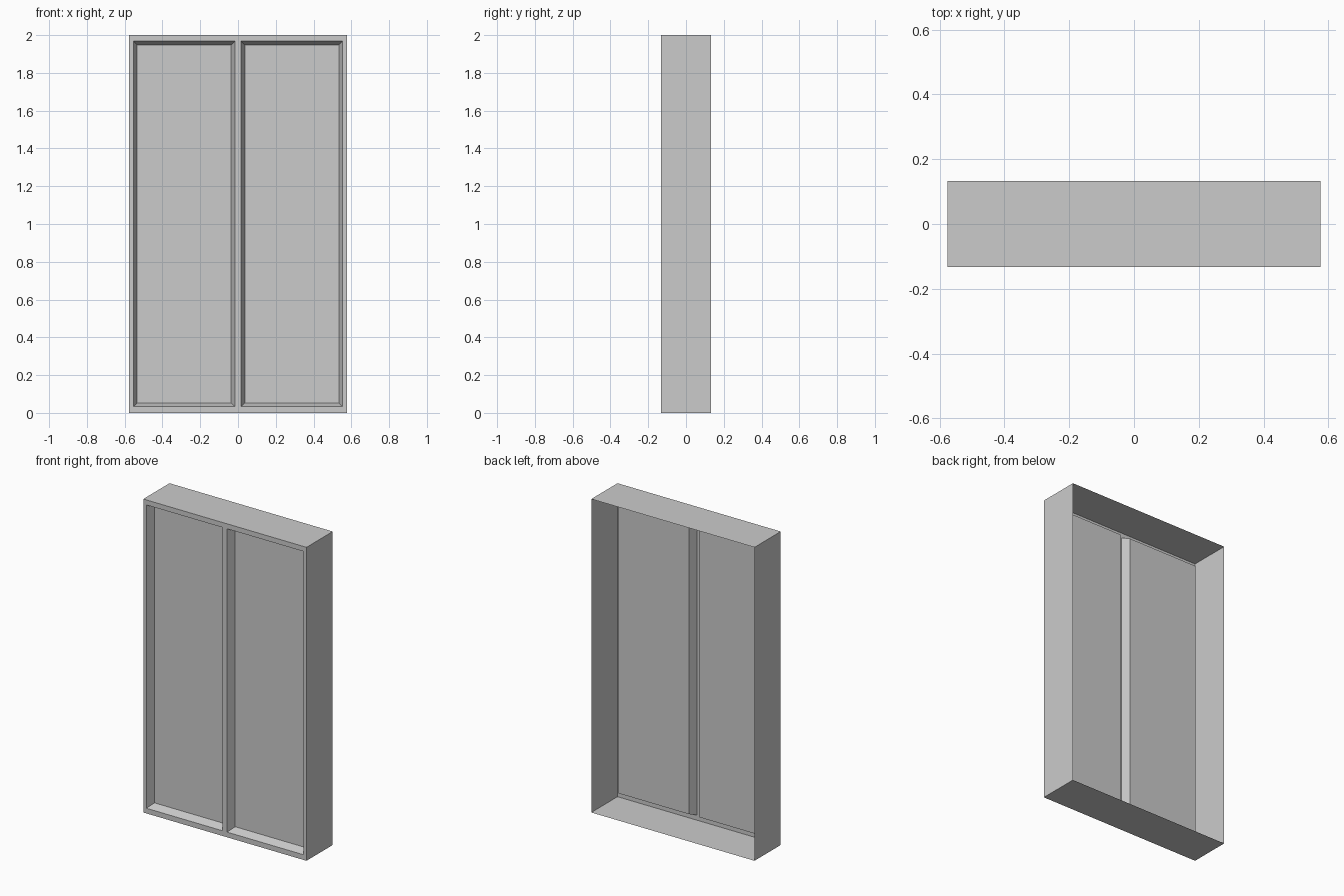
import bpy, bmesh

if "Cube" in bpy.data.objects:
    bpy.data.objects.remove(bpy.data.objects["Cube"])

DEPTH = 0.264          # front to back
RECESS = 0.052         # how far the panels sit behind the frame face
SLOPE = 0.02           # sideways taper of the recess walls
xs = [-0.576, -0.554, -0.016, 0.016, 0.554, 0.576]
zs = [0.0, 0.033, 1.968, 2.0]

bm = bmesh.new()

# Front face: frame members around two openings
grid = [[bm.verts.new((x, -DEPTH / 2, z)) for x in xs] for z in zs]
panels = []
for j in range(len(zs) - 1):
    for i in range(len(xs) - 1):
        face = bm.faces.new((grid[j][i], grid[j][i + 1],
                             grid[j + 1][i + 1], grid[j + 1][i]))
        if j == 1 and i in (1, 3):
            panels.append(face)
bm.normal_update()

# Open-backed surround: outer border pulled straight back
border = [e for e in bm.edges if e.is_boundary]
walls = bmesh.ops.extrude_edge_only(bm, edges=border)
moved = [g for g in walls["geom"] if isinstance(g, bmesh.types.BMVert)]
bmesh.ops.translate(bm, verts=moved, vec=(0, DEPTH, 0))

# Recessed panels with tapered reveals
bm.normal_update()
bmesh.ops.inset_individual(bm, faces=panels, thickness=SLOPE, depth=-RECESS,
                           use_even_offset=True)
bm.normal_update()

mesh = bpy.data.meshes.new("double_panel_frame")
bm.to_mesh(mesh)
bm.free()
obj = bpy.data.objects.new("double_panel_frame", mesh)
bpy.context.collection.objects.link(obj)
